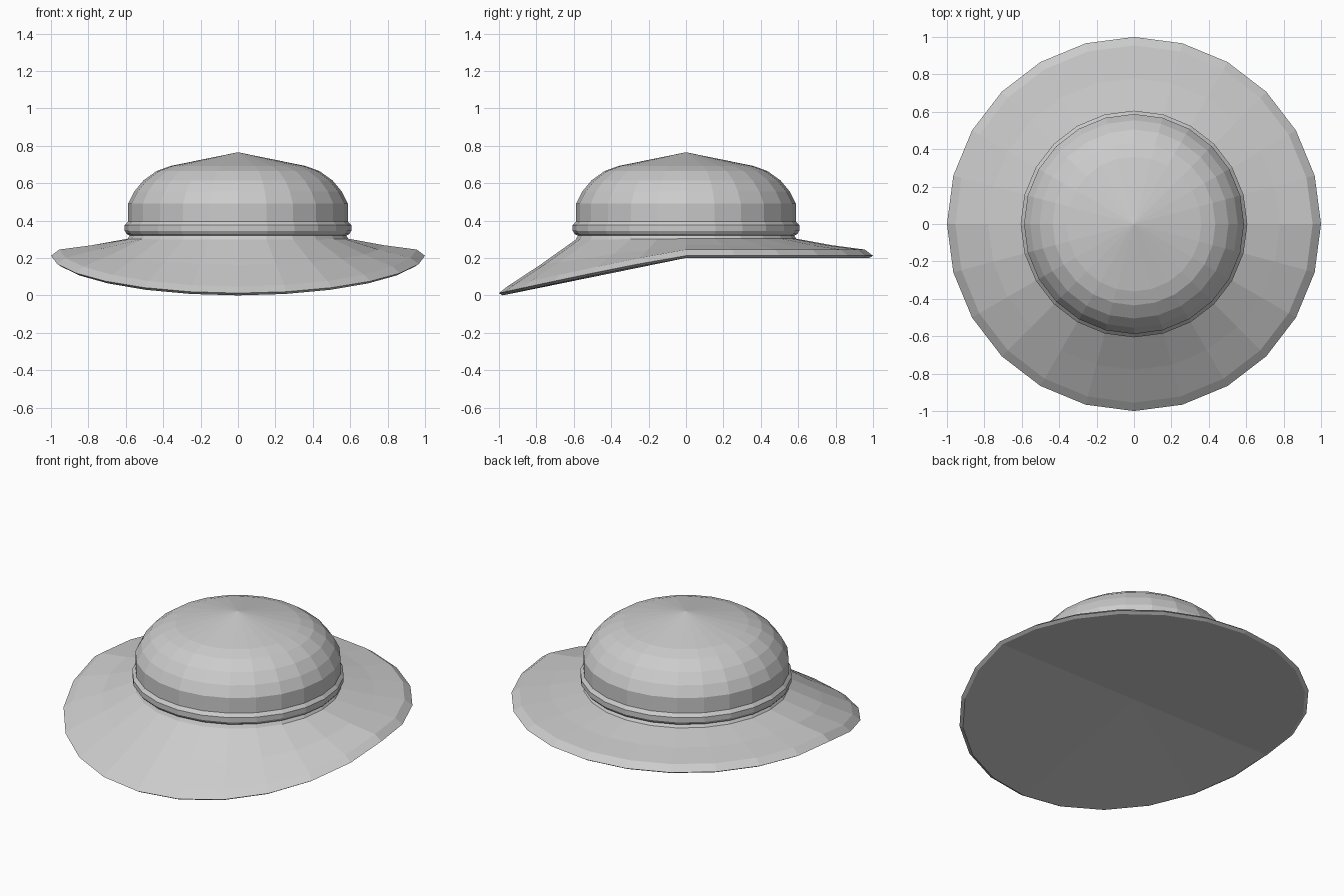
import bpy
import bmesh
from math import sin, cos, pi

SEGMENTS = 24

cube = bpy.data.objects.get("Cube")
if cube:
    bpy.data.objects.remove(cube)

felt = bpy.data.materials.new("grey_felt")
felt.use_nodes = True
GREY = (0.6, 0.6, 0.6, 1)
felt.diffuse_color = GREY
felt.node_tree.nodes["Principled BSDF"].inputs["Base Color"].default_value = GREY


def flat(r, y):
    return 0


def droop(r, y):
    """Brim sinks toward the front, most at the rim."""
    reach = max(0, min(1, (r - 0.58) / 0.38))
    return 0.2 * reach * max(0, -y / r) ** 1.1


def lathe(name, profile, sink=flat, start=None, end=None):
    """Revolve (radius, height) rings; start and end are optional pole heights."""
    bm = bmesh.new()
    rings = []
    for r, z in profile:
        ring = []
        for i in range(SEGMENTS):
            a = 2 * pi * i / SEGMENTS
            x, y = r * cos(a), r * sin(a)
            ring.append(bm.verts.new((x, y, z - sink(r, y))))
        rings.append(ring)
    for low, high in zip(rings, rings[1:]):
        for i in range(SEGMENTS):
            j = (i + 1) % SEGMENTS
            bm.faces.new((low[i], low[j], high[j], high[i]))
    for ring, height in ((rings[0], start), (rings[-1], end)):
        if height is not None:
            pole = bm.verts.new((0, 0, height))
            for i in range(SEGMENTS):
                bm.faces.new((ring[i], ring[(i + 1) % SEGMENTS], pole))
    bmesh.ops.recalc_face_normals(bm, faces=bm.faces)
    mesh = bpy.data.meshes.new(name)
    bm.to_mesh(mesh)
    bm.free()
    mesh.materials.append(felt)
    obj = bpy.data.objects.new(name, mesh)
    bpy.context.collection.objects.link(obj)
    return obj


# Brim: closed underside, rounded rim, top rising to the neck
lathe("brim", [(0.98, 0.2), (1.0, 0.212), (0.955, 0.245), (0.78, 0.268),
               (0.59, 0.303), (0.575, 0.325)], droop, start=0.2, end=0.325)

# Band and crown: rolled band, upright wall, shoulder, shallow cone
lathe("crown", [(0.57, 0.315), (0.595, 0.328), (0.606, 0.345), (0.606, 0.375),
                (0.588, 0.395), (0.588, 0.49), (0.555, 0.555), (0.505, 0.615),
                (0.435, 0.665), (0.36, 0.692)], start=0.315, end=0.765)
